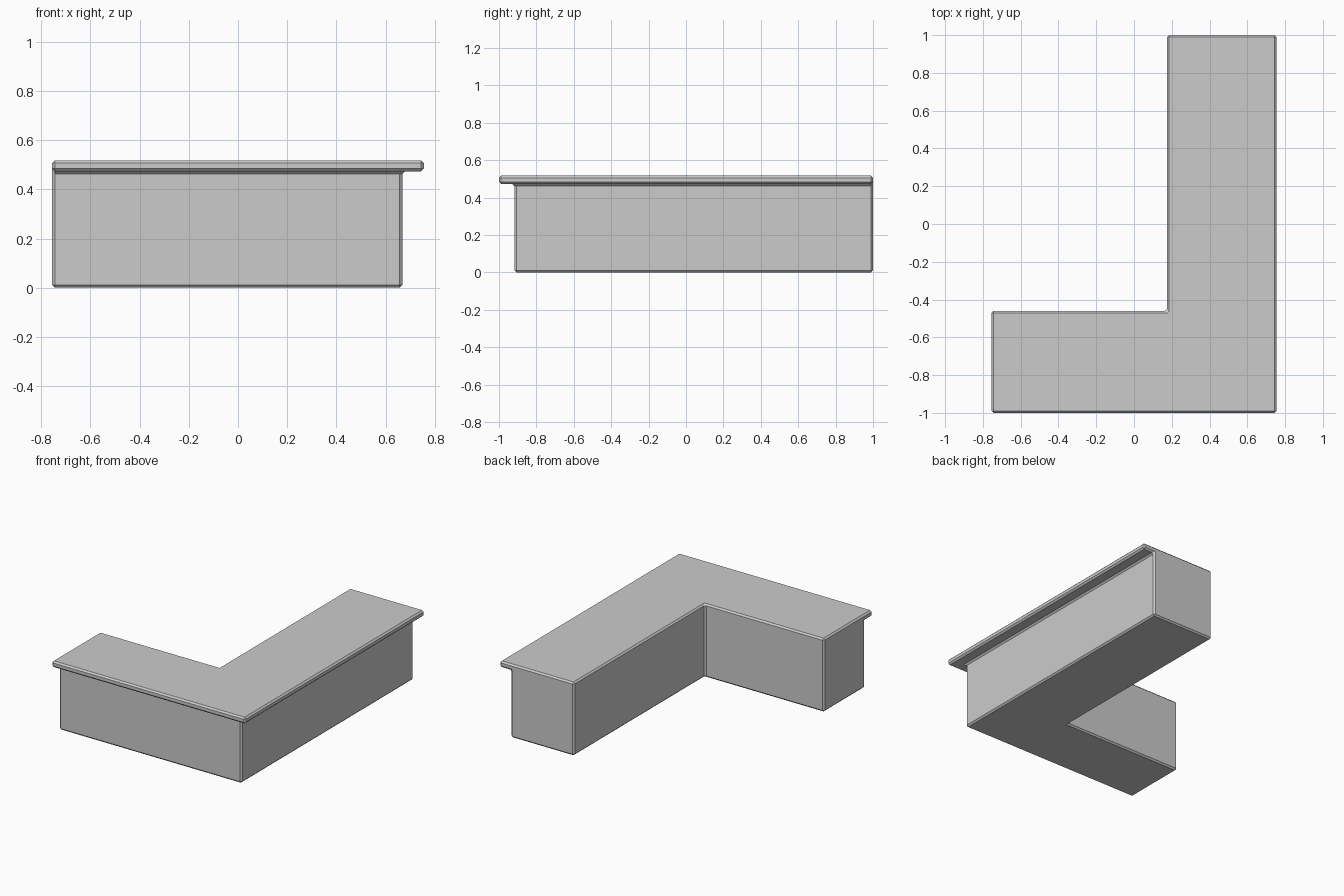
import bpy, bmesh, math

if "Cube" in bpy.data.objects:
    bpy.data.objects.remove(bpy.data.objects["Cube"])

# Cross-section of the L-shaped counter: (x of right wing, y of front wing, z)
IN = (0.175, -0.46)      # inner face
BASE = (0.668, -0.917)   # outer face of the base
RIM = (0.755, -1.0)      # outer edge of the overhanging top
section = [(*IN, 0), (*BASE, 0), (*BASE, 0.473), (*RIM, 0.473), (*RIM, 0.517), (*IN, 0.517)]

# Sweep the section from the left end, round the mitred corner, to the back end
bm = bmesh.new()
left = [bm.verts.new((-0.755, y, z)) for x, y, z in section]
corner = [bm.verts.new((x, y, z)) for x, y, z in section]
back = [bm.verts.new((x, 1.0, z)) for x, y, z in section]
n = len(section)
for a, b in ((left, corner), (corner, back)):
    for i in range(n):
        j = (i + 1) % n
        bm.faces.new((a[i], a[j], b[j], b[i]))
bm.faces.new(left)
bm.faces.new(back)
bmesh.ops.recalc_face_normals(bm, faces=bm.faces)

# Merge the flat mitre faces
bmesh.ops.dissolve_limit(bm, angle_limit=math.radians(1), verts=bm.verts, edges=bm.edges)
mesh = bpy.data.meshes.new("counter")
bm.to_mesh(mesh)
bm.free()
counter = bpy.data.objects.new("counter", mesh)
bpy.context.collection.objects.link(counter)

# Small flat chamfer on every edge, inside corners included
bevel = counter.modifiers.new("chamfer", "BEVEL")
bevel.width = 0.011
bevel.segments = 1
bevel.limit_method = "ANGLE"
